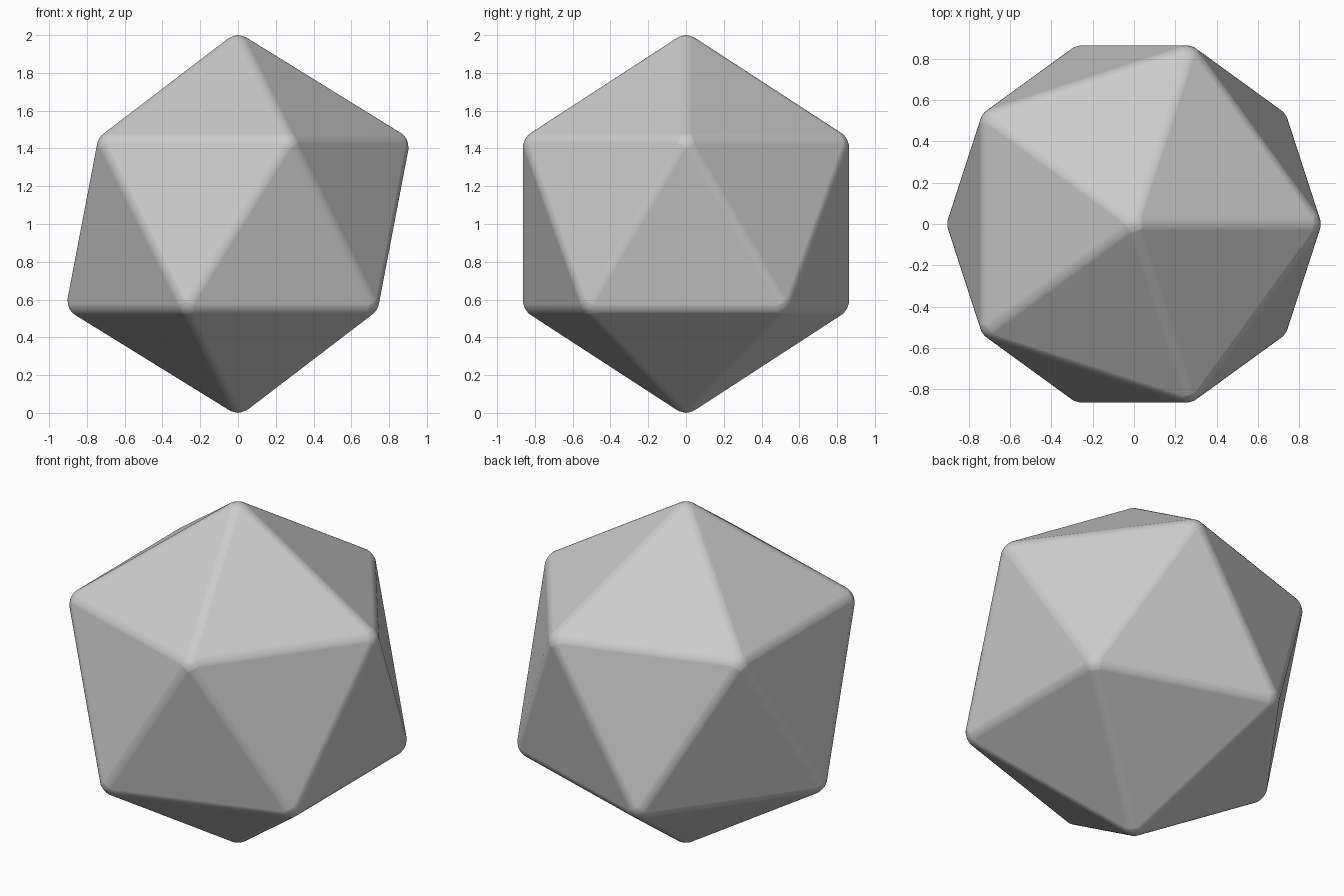
import bpy
import bmesh

if "Cube" in bpy.data.objects:
    bpy.data.objects.remove(bpy.data.objects["Cube"])

# Single flat grey
grey = bpy.data.materials.new("light grey")
grey.diffuse_color = (0.6, 0.6, 0.6, 1.0)
grey.use_nodes = True
grey.node_tree.nodes["Principled BSDF"].inputs["Base Color"].default_value = grey.diffuse_color

# Twenty-sided solid with softly rounded edges
bm = bmesh.new()
bmesh.ops.create_icosphere(bm, subdivisions=1, radius=1.0)
bmesh.ops.bevel(bm, geom=bm.verts[:] + bm.edges[:], offset=0.03,
                offset_type='OFFSET', segments=6, profile=0.5,
                affect='EDGES', clamp_overlap=True)

# Scale to a height of 2 and stand it on the ground
top = max(v.co.z for v in bm.verts)
for v in bm.verts:
    v.co /= top
    v.co.z += 1.0
for f in bm.faces:
    f.smooth = True
bmesh.ops.recalc_face_normals(bm, faces=bm.faces[:])

mesh = bpy.data.meshes.new("rounded_icosahedron")
bm.to_mesh(mesh)
bm.free()
mesh.materials.append(grey)
body = bpy.data.objects.new("rounded_icosahedron", mesh)
bpy.context.collection.objects.link(body)

# Keep the big faces flat while the rounded edges stay smooth
weighted = body.modifiers.new("flat_faces", 'WEIGHTED_NORMAL')
weighted.mode = 'FACE_AREA'
weighted.weight = 100
